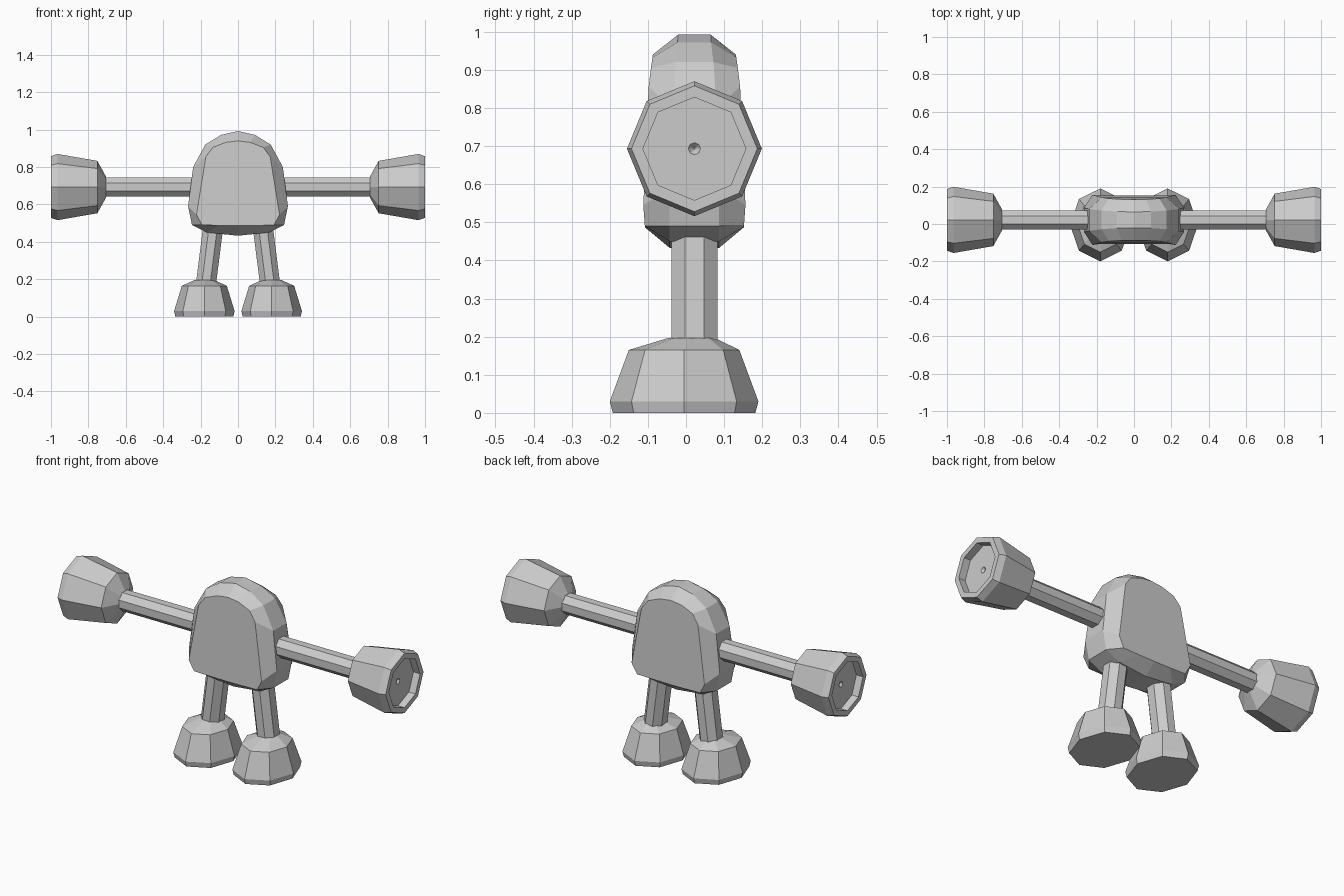
import bpy, bmesh, math
from mathutils import Vector, Matrix

cube = bpy.data.objects.get("Cube")
if cube:
    bpy.data.objects.remove(cube, do_unlink=True)

MID_Y = 0.022
ARM_Z = 0.693

grey = bpy.data.materials.new("light grey")
grey.use_nodes = True
grey.diffuse_color = (0.6, 0.6, 0.6, 1)
grey.node_tree.nodes["Principled BSDF"].inputs["Base Color"].default_value = (0.6, 0.6, 0.6, 1)


def loft(name, rings):
    """Skin a list of closed rings and cap both ends."""
    bm = bmesh.new()
    loops = [[bm.verts.new(p) for p in ring] for ring in rings]
    n = len(loops[0])
    for a, b in zip(loops, loops[1:]):
        for i in range(n):
            j = (i + 1) % n
            bm.faces.new((a[i], a[j], b[j], b[i]))
    bm.faces.new(loops[0])
    bm.faces.new(loops[-1])
    bmesh.ops.recalc_face_normals(bm, faces=bm.faces)
    mesh = bpy.data.meshes.new(name)
    bm.to_mesh(mesh)
    bm.free()
    mesh.materials.append(grey)
    obj = bpy.data.objects.new(name, mesh)
    bpy.context.collection.objects.link(obj)
    return obj


def octagon(radius, height, turn=0.0, squash=1.0, shift=(0, 0)):
    """Eight points around z at the given height."""
    angles = [turn + math.tau * i / 8 for i in range(8)]
    return [Vector((radius * squash * math.cos(a) + shift[0],
                    radius * math.sin(a) + shift[1], height)) for a in angles]


def along_x(rings, side):
    """Turn rings stacked on z so that they stack outward on x."""
    return [[Vector((side * p.z, MID_Y + p.x, ARM_Z + p.y)) for p in ring] for ring in rings]


# Body: flat front and back panels joined by a rounded rim
# Each row: panel x, panel z, panel depth, rim x, rim z, rim depth
half = [
    (0.00, 0.940, 0.109, 0.00, 0.992, 0.043),
    (0.065, 0.932, 0.110, 0.09, 0.972, 0.044),
    (0.135, 0.905, 0.114, 0.175, 0.920, 0.050),
    (0.172, 0.855, 0.120, 0.240, 0.800, 0.058),
    (0.222, 0.545, 0.134, 0.267, 0.590, 0.065),
    (0.192, 0.490, 0.130, 0.246, 0.490, 0.065),
    (0.10, 0.488, 0.130, 0.165, 0.450, 0.065),
    (0.00, 0.487, 0.130, 0.00, 0.433, 0.065),
]
outline = [(1, row) for row in half] + [(-1, row) for row in half[-2:0:-1]]


def body_ring(first, front):
    return [Vector((s * r[first], MID_Y + front * r[first + 2], r[first + 1])) for s, r in outline]


loft("body", [body_ring(0, -1), body_ring(3, -1), body_ring(3, 1), body_ring(0, 1)])

EIGHTH = math.pi / 8
for side, label in ((1, "left"), (-1, "right")):
    # Arm
    arm = [octagon(0.055, x, EIGHTH) for x in (0.2, 0.73)]
    loft(label + "_arm", along_x(arm, side))

    # Flared hand with a recessed end and a small centre pit
    hand = [(0.055, 0.705), (0.14, 0.752), (0.177, 0.965), (0.165, 1.0), (0.135, 1.0),
            (0.135, 0.96), (0.016, 0.96), (0.002, 0.945)]
    loft(label + "_hand", along_x([octagon(r, x) for r, x in hand], side))

    # Leg leaning outward towards the foot
    leg = [octagon(0.065, 0.17, EIGHTH, 0.9, (side * 0.172, MID_Y)),
           octagon(0.065, 0.50, EIGHTH, 0.9, (side * 0.130, MID_Y))]
    loft(label + "_leg", leg)

    # Foot
    foot = [(0.187, 0.0, -0.005), (0.195, 0.03, -0.005), (0.145, 0.165, -0.005), (0.06, 0.197, 0.015)]
    loft(label + "_foot", [octagon(r, z, 0, 0.83, (side * 0.18, y)) for r, z, y in foot])
